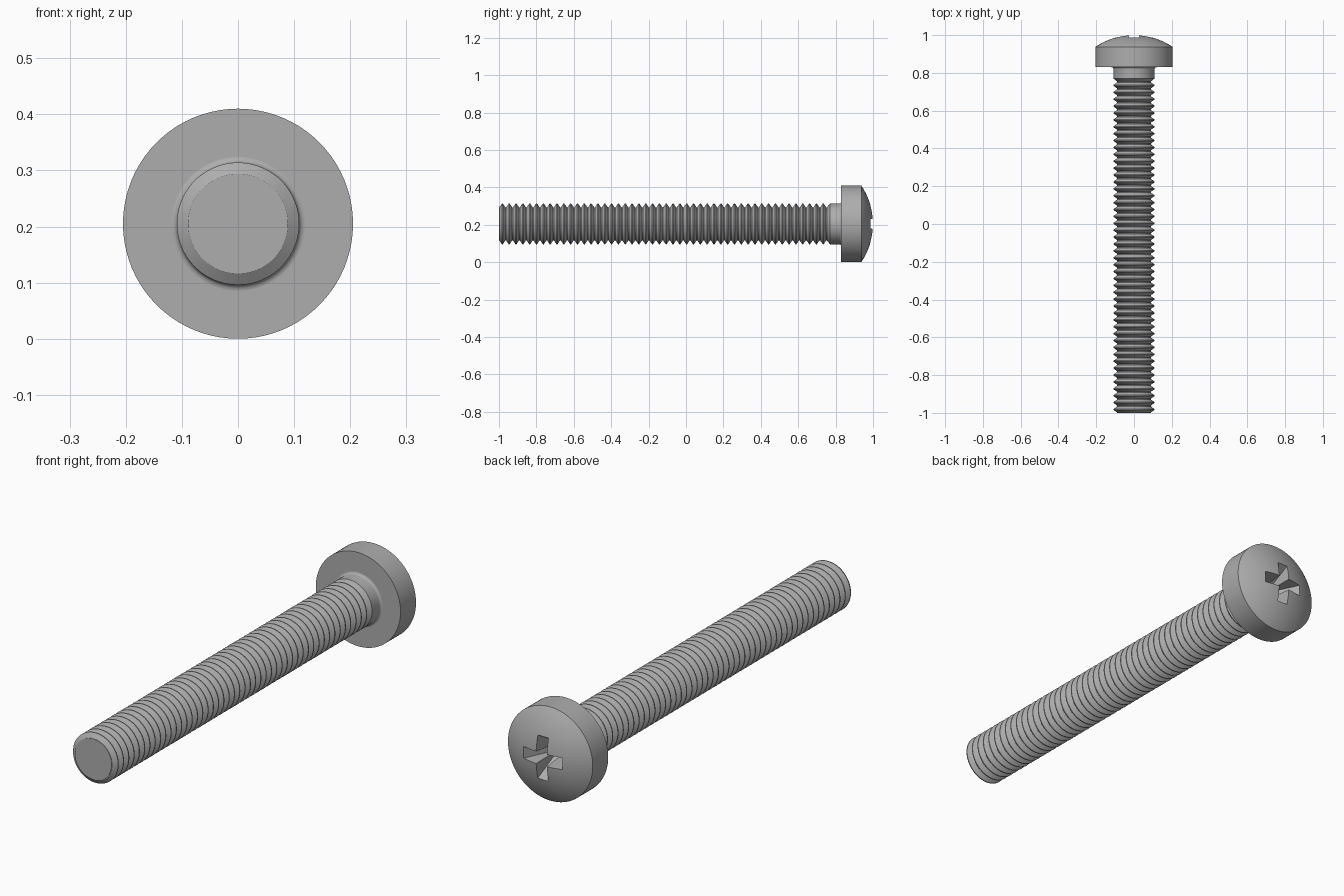
import bpy, bmesh, math
from mathutils import Matrix

cube = bpy.data.objects.get("Cube")
if cube:
    bpy.data.objects.remove(cube, do_unlink=True)

HEAD_R, SHANK_R, ROOT_R = 0.205, 0.109, 0.089
HEAD_Y, THREAD_END, PITCH = 0.83, 0.77, 0.0365
DOME_R = 0.365

steel = bpy.data.materials.new("steel grey")
steel.use_nodes = True
grey = (0.42, 0.42, 0.42, 1)
steel.diffuse_color = grey
steel.node_tree.nodes["Principled BSDF"].inputs["Base Color"].default_value = grey


def add_object(name, bm):
    bmesh.ops.recalc_face_normals(bm, faces=bm.faces)
    mesh = bpy.data.meshes.new(name)
    bm.to_mesh(mesh)
    bm.free()
    obj = bpy.data.objects.new(name, mesh)
    bpy.context.collection.objects.link(obj)
    mesh.materials.append(steel)
    return obj


def lathe(name, profile, sides=80):
    """Spin (radius, y) points round the screw axis."""
    bm = bmesh.new()
    verts = [bm.verts.new((r, y, HEAD_R)) for r, y in profile]
    edges = [bm.edges.new(pair) for pair in zip(verts, verts[1:])]
    bmesh.ops.spin(bm, geom=verts + edges, cent=(0, 0, HEAD_R), axis=(0, 1, 0),
                   angle=2 * math.pi, steps=sides)
    bmesh.ops.remove_doubles(bm, verts=bm.verts, dist=1e-5)
    return add_object(name, bm)


def smooth(obj):
    bpy.ops.object.select_all(action='DESELECT')
    obj.select_set(True)
    bpy.context.view_layer.objects.active = obj
    bpy.ops.object.shade_smooth_by_angle(angle=math.radians(40))


# Threaded shank: repeated ridges, plain neck and fillet under the head
flat = PITCH / 16
profile = [(0, -1), (ROOT_R, -1)]
for i in range(48):
    y = -1 + i * PITCH
    mid, end = y + PITCH / 2, y + PITCH
    profile += [(ROOT_R, y + flat), (SHANK_R, mid - flat),
                (SHANK_R, mid + flat), (ROOT_R, end - flat)]
profile += [(ROOT_R, THREAD_END - PITCH / 2 + flat), (SHANK_R, THREAD_END)]
fillet = 0.01
for i in range(5):
    a = math.pi / 2 * i / 4
    profile.append((SHANK_R + fillet * (1 - math.cos(a)),
                    HEAD_Y - fillet * (1 - math.sin(a))))
profile.append((0, HEAD_Y + 0.001))
shank = lathe("threaded_shank", profile)

# Domed head
profile = [(0, HEAD_Y), (HEAD_R, HEAD_Y)]
edge_angle = math.asin(HEAD_R / DOME_R)
for i in range(17):
    a = edge_angle * (1 - i / 16)
    profile.append((DOME_R * math.sin(a), 1 - DOME_R * (1 - math.cos(a))))
head = lathe("domed_head", profile)


# Cross recess: two tapered blades and a central tapered core
def blade(name, half_length, half_width, tip_length, tip_width, angle):
    bm = bmesh.new()
    bmesh.ops.create_cube(bm, size=2)
    for v in bm.verts:
        outer = v.co.y > 0
        v.co.x *= half_length if outer else tip_length
        v.co.z *= half_width if outer else tip_width
        v.co.y = 1.01 if outer else 0.88
    bm.transform(Matrix.Translation((0, 0, HEAD_R)) @ Matrix.Rotation(angle, 4, 'Y'))
    return add_object(name, bm)


cutters = [blade("recess_blade_across", 0.108, 0.027, 0.03, 0.018, 0),
           blade("recess_blade_upright", 0.108, 0.027, 0.03, 0.018, math.pi / 2),
           blade("recess_core", 0.037, 0.037, 0.012, 0.012, math.pi / 4)]
bpy.context.view_layer.objects.active = head
for cutter in cutters:
    cut = head.modifiers.new(cutter.name, 'BOOLEAN')
    cut.operation, cut.solver, cut.object = 'DIFFERENCE', 'EXACT', cutter
    bpy.ops.object.modifier_apply(modifier=cut.name)
    bpy.data.objects.remove(cutter, do_unlink=True)

smooth(shank)
smooth(head)
